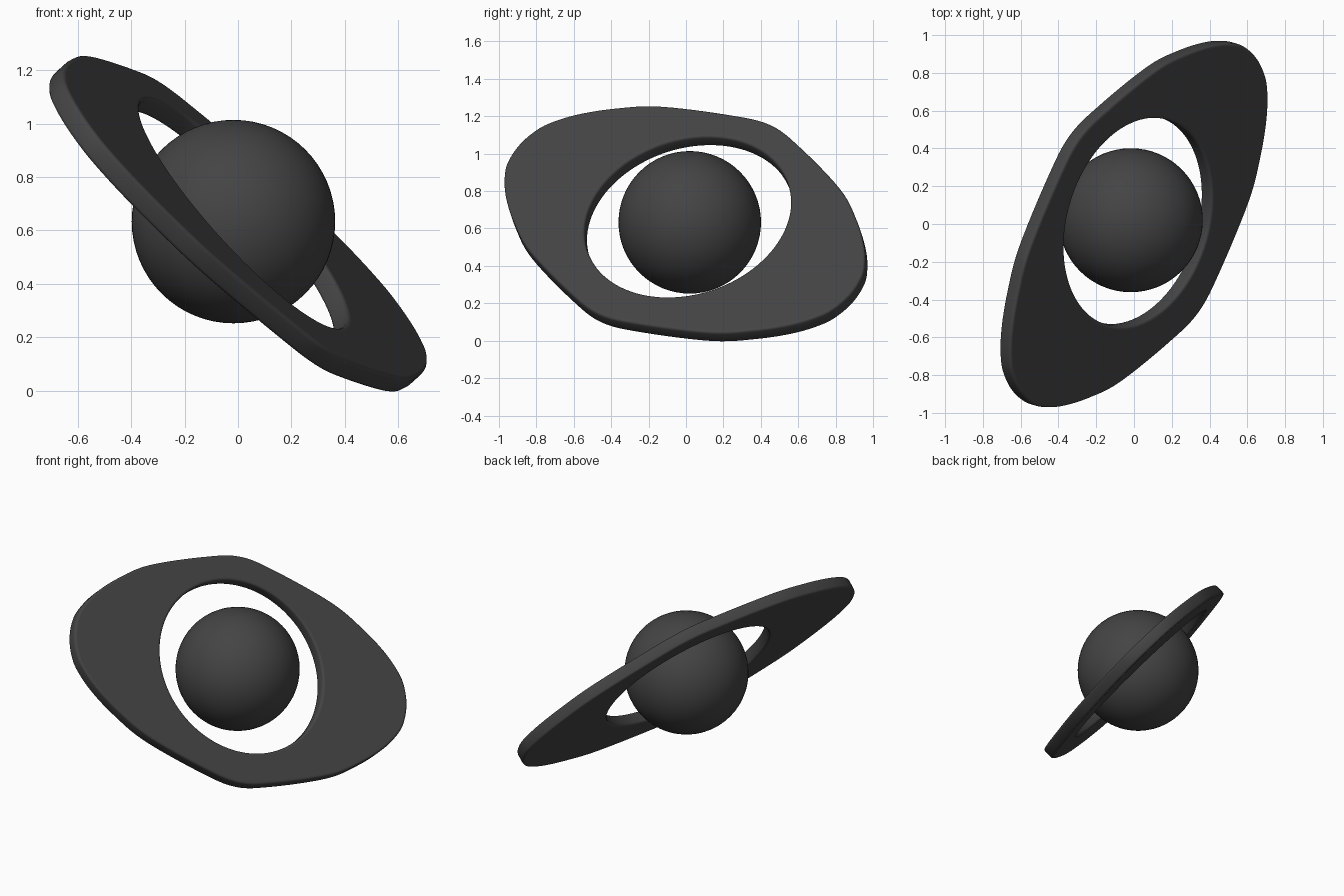
import bpy, bmesh, math
from mathutils import Matrix, Vector

cube = bpy.data.objects.get("Cube")
if cube:
    bpy.data.objects.remove(cube, do_unlink=True)

# Single charcoal colour
charcoal = bpy.data.materials.new("charcoal")
charcoal.use_nodes = True
colour = (0.058, 0.058, 0.058, 1)
charcoal.diffuse_color = colour
bsdf = next(n for n in charcoal.node_tree.nodes if n.type == 'BSDF_PRINCIPLED')
bsdf.inputs["Base Color"].default_value = colour


def finish(obj):
    obj.data.materials.append(charcoal)
    bpy.ops.object.select_all(action='DESELECT')
    obj.select_set(True)
    bpy.context.view_layer.objects.active = obj
    bpy.ops.object.shade_smooth_by_angle(angle=math.radians(40))


def smooth_loop(points, steps):
    """Closed spline through the points."""
    out, n = [], len(points)
    for i in range(n):
        a, b, c, d = (points[(i + k) % n] for k in (-1, 0, 1, 2))
        for s in range(steps):
            t = s / steps
            out.append(b + (c - a) * t / 2 + (2 * a - 5 * b + 4 * c - d) * t**2 / 2
                       + (3 * b - a - 3 * c + d) * t**3 / 2)
    return out


# Central sphere
bpy.ops.mesh.primitive_uv_sphere_add(segments=64, ring_count=32, radius=0.381,
                                     location=(-0.017, 0.02, 0.633))
ball = bpy.context.object
ball.name = "central_sphere"
finish(ball)

# Lens outline of the ring: one quarter, mirrored twice
quarter = [Vector(p) for p in ((1.155, 0), (1.14, 0.11), (1.1, 0.2), (1.0, 0.32),
                               (0.84, 0.45), (0.63, 0.575), (0.25, 0.705), (0, 0.755))]
half = quarter + [Vector((-p.x, p.y)) for p in reversed(quarter[:-1])]
outline = half + [Vector((p.x, -p.y)) for p in reversed(half[1:-1])]
outline = smooth_loop(outline, 6)

# Rounded cross-section: (inset from the edge, height)
thick, round_r = 0.04, 0.014
edge = [(0.02, thick)]
for k in range(4):
    a = math.radians(90 - 30 * k)
    edge.append((round_r * (1 - math.cos(a)), thick - round_r * (1 - math.sin(a))))
edge += [(d, -z) for d, z in reversed(edge)]

# Sweep the section round the outline and the circular hole
hole_centre, hole_r = Vector((-0.004, -0.022)), 0.565
bm = bmesh.new()
sections = []
for p in outline:
    ray = (p - hole_centre).normalized()
    rim = hole_centre + ray * hole_r
    outer = [bm.verts.new((*(p - ray * d), z)) for d, z in edge]
    inner = [bm.verts.new((*(rim + ray * d), z)) for d, z in reversed(edge)]
    sections.append(outer + inner)
for i, here in enumerate(sections):
    there = sections[(i + 1) % len(sections)]
    for j in range(len(here)):
        k = (j + 1) % len(here)
        bm.faces.new((here[j], here[k], there[k], there[j]))
bmesh.ops.recalc_face_normals(bm, faces=bm.faces)
mesh = bpy.data.meshes.new("tilted_ring")
bm.to_mesh(mesh)
bm.free()

# Tilt the ring about the sphere
ring = bpy.data.objects.new("tilted_ring", mesh)
bpy.context.collection.objects.link(ring)
long_axis = Vector((-0.543, -0.764, 0.349)).normalized()
normal = Vector((0.726, -0.217, 0.654)).normalized()
short_axis = normal.cross(long_axis).normalized()
normal = long_axis.cross(short_axis)
tilt = Matrix((long_axis, short_axis, normal)).transposed().to_4x4()
ring.matrix_world = Matrix.Translation((0, 0, 0.625)) @ tilt
finish(ring)
